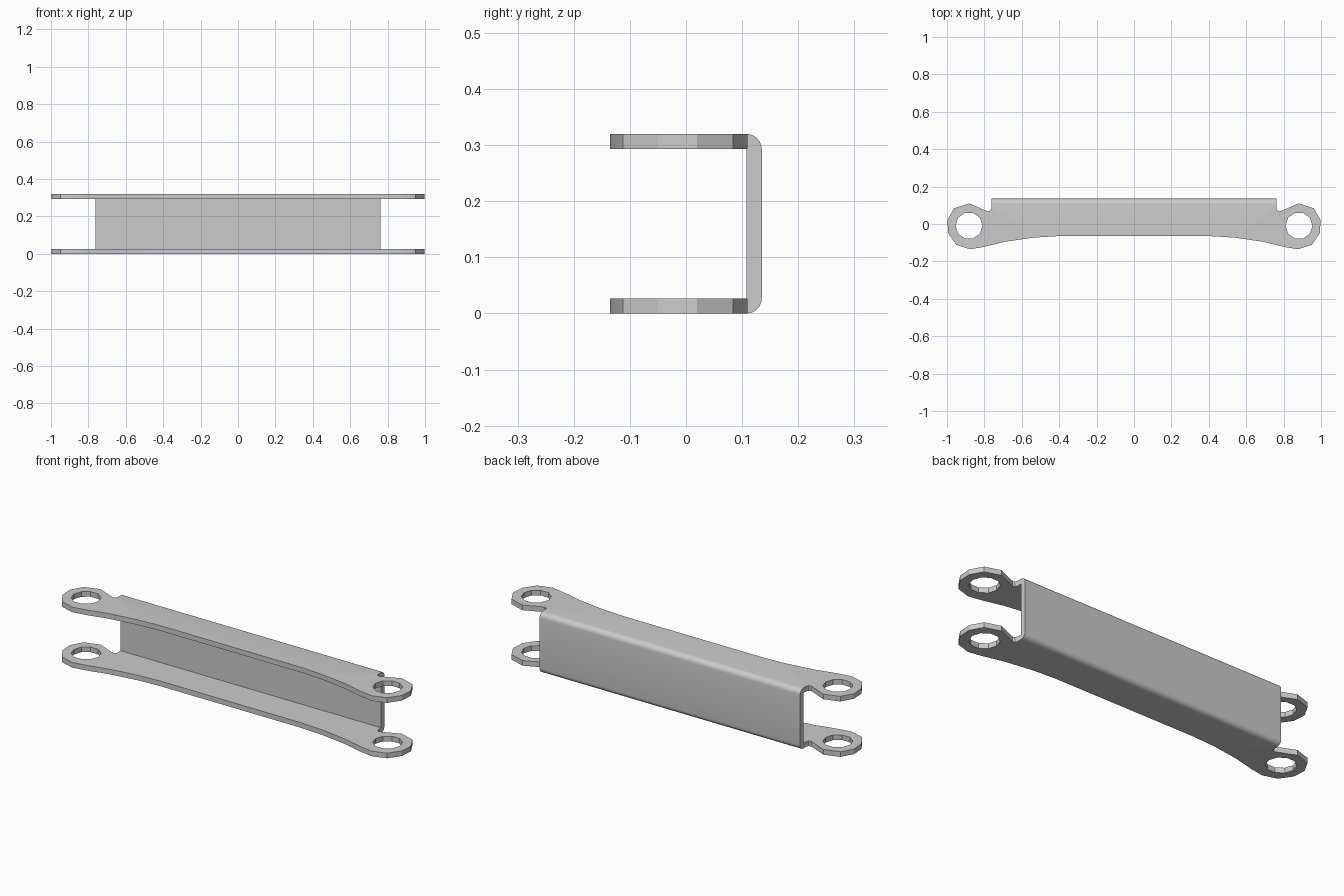
import bpy, bmesh, math

if "Cube" in bpy.data.objects:
    bpy.data.objects.remove(bpy.data.objects["Cube"])

T, H = 0.027, 0.32            # sheet thickness, overall height
WEB_X, JOIN_Y, BACK_Y = 0.762, 0.108, 0.135

# Right half of the flange outline, from the bend round the eye to the front edge
half = [(WEB_X, JOIN_Y), (WEB_X, 0.082), (0.767, 0.072), (0.778, 0.067), (0.79, 0.071),
        (0.88, 0.11), (0.962, 0.084), (0.998, 0.02), (0.993, -0.05), (0.95, -0.112),
        (0.875, -0.135), (0.80, -0.122), (0.69, -0.095), (0.54, -0.073), (0.41, -0.065)]
outline = half + [(-x, y) for x, y in reversed(half)]


def eye_hole(side):
    return [(side * (0.882 + 0.072 * math.cos(math.tau * i / 10)),
             -0.009 + 0.072 * math.sin(math.tau * i / 10)) for i in range(10)]


bm = bmesh.new()


def flange(z0, z1):
    layers = []
    for z in (z0, z1):
        loops, edges = [], []
        for pts in (outline, eye_hole(1), eye_hole(-1)):
            vs = [bm.verts.new((x, y, z)) for x, y in pts]
            edges += [bm.edges.new((vs[i - 1], vs[i])) for i in range(len(vs))]
            loops.append(vs)
        bmesh.ops.triangle_fill(bm, edges=edges, use_beauty=True, use_dissolve=False)
        layers.append(loops)
    for low, high in zip(*layers):
        for i in range(len(low)):
            # Leave the wall open where the flange runs into the bend
            if all(abs(v.co.y - JOIN_Y) < 1e-5 for v in (low[i - 1], low[i])):
                continue
            bm.faces.new((low[i - 1], low[i], high[i], high[i - 1]))


flange(0, T)
flange(H - T, H)

# Back web with rounded outer bends, swept along x
R = BACK_Y - JOIN_Y
arc = [(JOIN_Y + R * math.sin(a), R - R * math.cos(a))
       for a in (math.pi / 2 * i / 6 for i in range(7))]
profile = arc + [(y, H - z) for y, z in reversed(arc)] + [(JOIN_Y, H - T), (JOIN_Y, T)]
left, right = [[bm.verts.new((x, y, z)) for y, z in profile] for x in (-WEB_X, WEB_X)]
n = len(profile)
for i in range(n):
    j = (i + 1) % n
    if i in (n - 3, n - 1):   # open joints to the flanges
        continue
    bm.faces.new((left[i], left[j], right[j], right[i]))
bm.faces.new(left)
bm.faces.new(right)

bmesh.ops.remove_doubles(bm, verts=bm.verts[:], dist=1e-5)
bmesh.ops.recalc_face_normals(bm, faces=bm.faces[:])

mesh = bpy.data.meshes.new("channel_link")
bm.to_mesh(mesh)
bm.free()
link = bpy.data.objects.new("channel_link", mesh)
bpy.context.collection.objects.link(link)
bpy.context.view_layer.objects.active = link
link.select_set(True)
bpy.ops.object.shade_smooth_by_angle(angle=math.radians(30))
